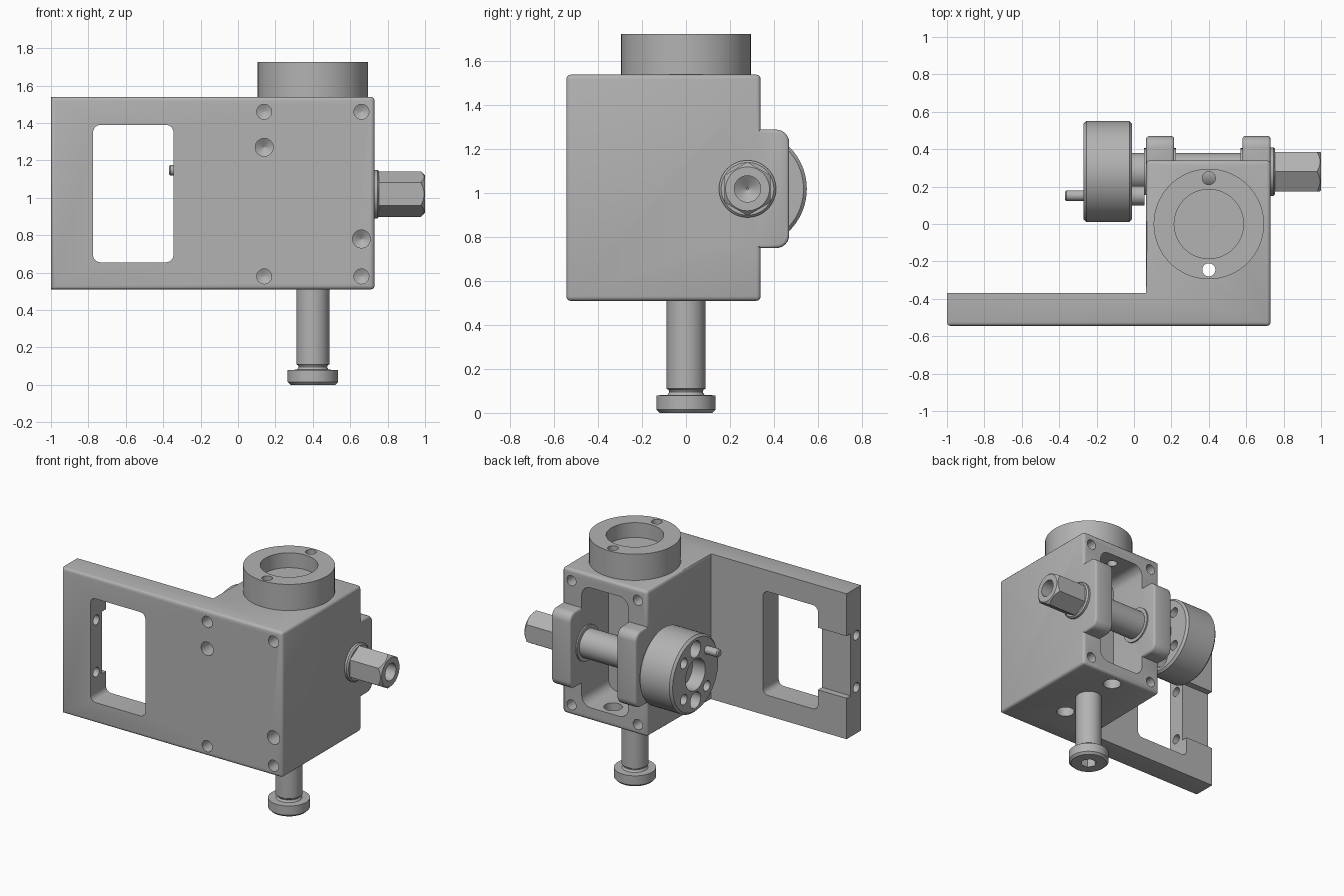
import bpy, bmesh, math
from mathutils import Matrix, Vector

if "Cube" in bpy.data.objects:
    bpy.data.objects.remove(bpy.data.objects["Cube"])

metal = bpy.data.materials.new("grey_metal")
metal.diffuse_color = (0.45, 0.45, 0.45, 1)
metal.use_nodes = True
metal.node_tree.nodes["Principled BSDF"].inputs["Base Color"].default_value = metal.diffuse_color


def finish(bm, name):
    bmesh.ops.recalc_face_normals(bm, faces=bm.faces)
    me = bpy.data.meshes.new(name)
    bm.to_mesh(me)
    bm.free()
    ob = bpy.data.objects.new(name, me)
    bpy.context.collection.objects.link(ob)
    me.materials.append(metal)
    return ob


def lathe(name, axis, center, profile, sides=48, turn=0.0):
    """Solid of stacked rings (position along axis, radius); center gives the other two coordinates."""
    bm = bmesh.new()
    rings = []
    for t, r in profile:
        ring = []
        for i in range(sides):
            a = 2 * math.pi * i / sides + turn
            u, v = center[0] + r * math.cos(a), center[1] + r * math.sin(a)
            co = {'x': (t, u, v), 'y': (u, t, v), 'z': (u, v, t)}[axis]
            ring.append(bm.verts.new(co))
        rings.append(ring)
    for a, b in zip(rings, rings[1:]):
        for i in range(sides):
            j = (i + 1) % sides
            bm.faces.new((a[i], a[j], b[j], b[i]))
    bm.faces.new(rings[0])
    bm.faces.new(rings[-1])
    return finish(bm, name)


def rounded_box(name, lo, hi, axis, radius, edge=0.0):
    """Box with its edges along one axis rounded, then all sharp edges softened."""
    lo, hi = Vector(lo), Vector(hi)
    bm = bmesh.new()
    bmesh.ops.create_cube(bm, size=1, matrix=Matrix.Translation((lo + hi) / 2)
                          @ Matrix.Diagonal((*(hi - lo), 1)))
    if radius:
        es = [e for e in bm.edges
              if abs((e.verts[0].co - e.verts[1].co).normalized()[axis]) > 0.9]
        bmesh.ops.bevel(bm, geom=es, offset=radius, segments=6, profile=0.5, affect='EDGES')
    if edge:
        es = [e for e in bm.edges if e.calc_face_angle(0) > 1]
        bmesh.ops.bevel(bm, geom=es, offset=edge, segments=3, profile=0.5, affect='EDGES')
    return finish(bm, name)


def boolean(ob, tools, op='DIFFERENCE'):
    for t in tools:
        m = ob.modifiers.new("bool", 'BOOLEAN')
        m.operation, m.object, m.solver = op, t, 'EXACT'
        bpy.context.view_layer.objects.active = ob
        bpy.ops.object.modifier_apply(modifier=m.name)
        bpy.data.objects.remove(t)


# housing: L-shaped block with flange plate, softened outer edges
bm = bmesh.new()
outline = [(-1, -.545), (.73, -.545), (.73, .34), (.065, .34), (.065, -.37), (-1, -.37)]
base = bm.faces.new([bm.verts.new((x, y, .51)) for x, y in outline])
top = bmesh.ops.extrude_face_region(bm, geom=[base])
bmesh.ops.translate(bm, vec=(0, 0, 1.03),
                    verts=[g for g in top['geom'] if isinstance(g, bmesh.types.BMVert)])
bmesh.ops.recalc_face_normals(bm, faces=bm.faces)
soft = []
for e in bm.edges:
    a, b = (v.co for v in e.verts)
    flange_back = abs(a.y + .37) < .01 and abs(b.y + .37) < .01
    flange_end = a.x < -.99 and b.x < -.99 and abs(a.y - b.y) > .1
    if not (flange_back or flange_end):
        soft.append(e)
bmesh.ops.bevel(bm, geom=soft, offset=.02, segments=3, profile=.5, affect='EDGES')
housing = finish(bm, "housing")

# bearing lugs on the back
boolean(housing, [rounded_box("lug", (x, .1, .75), (x + .15, .47, 1.29), 0, .06, .015)
                  for x in (.065, .58)], 'UNION')

# window, rear cavity and the recess across the flange end
boolean(housing, [
    rounded_box("window", (-.775, -.7, .655), (-.345, -.2, 1.39), 1, .04),
    rounded_box("cavity", (.215, .04, .6), (.58, .6, 1.45), 1, .07),
    rounded_box("recess", (-1.1, -.415, .80), (-.7, -.2, 1.24), 0, 0)])

# screw holes with conical bottoms
cuts = []
for x in (.14, .66):
    for z in (.58, 1.46):
        cuts.append(lathe("hole", 'y', (x, z), [(-.6, .04), (-.42, .04), (-.40, .002)], 24))
        cuts.append(lathe("hole", 'y', (x, z), [(.4, .036), (.16, .036), (.14, .002)], 24))
for x, z in ((.14, 1.27), (.66, .78)):
    cuts.append(lathe("hole", 'y', (x, z), [(-.6, .048), (-.42, .048), (-.39, .002)], 24))
for z in (.835, 1.205):
    cuts.append(lathe("hole", 'x', (-.48, z), [(-1.1, .034), (-.7, .034)], 24))
for y in (-.245, .245):
    cuts.append(lathe("hole", 'z', (.4, y), [(.4, .06), (.9, .06)], 32))
    cuts.append(lathe("hole", 'z', (.4, y), [(.85, .035), (1.7, .035)], 32))
boolean(housing, cuts)

# top collar with recessed bore and two pin holes
collar = lathe("top_collar", 'z', (.4, 0), [(1.535, .295), (1.725, .295)], 72)
boolean(collar, [lathe("bore", 'z', (.4, 0), [(1.62, .185), (1.8, .185)], 64)]
        + [lathe("hole", 'z', (.4, y), [(1.4, .035), (1.8, .035)], 32) for y in (-.245, .245)])

# bottom post with flanged foot and hex socket
foot = lathe("bottom_post", 'z', (.4, 0),
             [(0, .12), (.015, .135), (.08, .135), (.081, .085), (.095, .076), (.105, .08),
              (.11, .088), (.53, .088)])
boolean(foot, [lathe("socket", 'z', (.4, 0), [(-.1, .055), (.06, .055)], 6)])

# cross shaft with bushings at the lugs
mid = (.28, 1.02)
lathe("cross_shaft", 'x', mid, [(-.05, .1), (.74, .1)])
for x0, x1, r in ((.053, .08, .125), (.2, .225, .125), (.57, .59, .125)):
    lathe("bushing", 'x', mid, [(x0, r), (x1, r)])
lathe("end_washer", 'x', mid, [(.72, .13), (.745, .13), (.755, .12)])

# hexagonal shaft end, chamfered by a turned shape, with a threaded bore
hex_end = lathe("hex_end", 'x', mid, [(.74, .122), (1, .122)], 6, math.pi / 2)
boolean(hex_end, [lathe("chamfer", 'x', mid, [(.7, .13), (.97, .13), (1, .1)])], 'INTERSECT')
boolean(hex_end, [lathe("bore", 'x', mid, [(1.1, .06), (.86, .06), (.82, .005)], 32)])

# crank disc with centre recess and ring of holes
disc = lathe("crank_disc", 'x', mid,
             [(-.27, .255), (-.255, .27), (-.025, .27), (-.01, .255)], 72)
cuts = [lathe("recess", 'x', mid, [(-.4, .11), (-.17, .11)])]
d = .128
for y, z, r in ((0, .18, .058), (0, -.18, .058), (d, d, .036), (-d, -d, .036), (d, -d, .036)):
    cuts.append(lathe("hole", 'x', (mid[0] + y, mid[1] + z), [(-.4, r), (.1, r)], 32))
boolean(disc, cuts)
pin = (mid[0] - d, mid[1] + d)
lathe("crank_pin", 'x', pin, [(-.37, .02), (-.362, .028), (-.2, .028)], 24)
lathe("crank_pin_head", 'x', pin, [(-.05, .052), (.055, .052)], 32)

# smooth round surfaces, keep edges crisp
for ob in bpy.context.scene.objects:
    bpy.ops.object.select_all(action='DESELECT')
    ob.select_set(True)
    bpy.context.view_layer.objects.active = ob
    bpy.ops.object.shade_smooth_by_angle(angle=math.radians(32))
